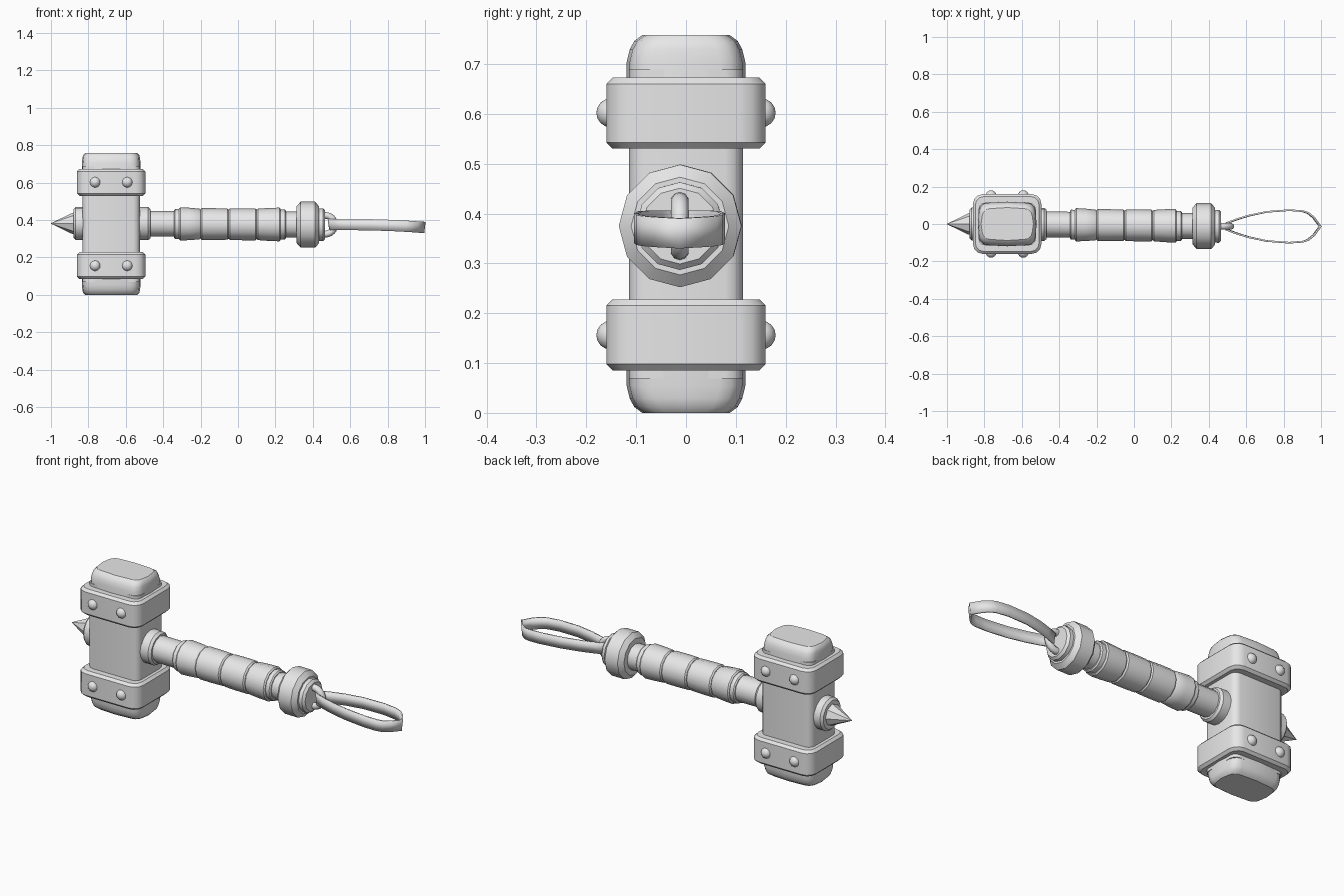
import bpy, bmesh, math
from mathutils import Vector

if "Cube" in bpy.data.objects:
    bpy.data.objects.remove(bpy.data.objects["Cube"])

metal = bpy.data.materials.new("plain grey")
metal.diffuse_color = (0.8, 0.8, 0.8, 1)
metal.use_nodes = True
metal.node_tree.nodes["Principled BSDF"].inputs["Base Color"].default_value = metal.diffuse_color
CX, CZ = -0.678, 0.379          # centre of the hammer head


def finish(name, bm, angle=35):
    bmesh.ops.recalc_face_normals(bm, faces=bm.faces)
    me = bpy.data.meshes.new(name)
    bm.to_mesh(me)
    bm.free()
    me.materials.append(metal)
    ob = bpy.data.objects.new(name, me)
    bpy.context.collection.objects.link(ob)
    bpy.ops.object.select_all(action='DESELECT')
    ob.select_set(True)
    bpy.context.view_layer.objects.active = ob
    if angle:
        bpy.ops.object.shade_smooth_by_angle(angle=math.radians(angle))
    return ob


def loft(bm, rings):
    """Skin a list of equal closed rings and cap both ends."""
    vs = [[bm.verts.new(p) for p in r] for r in rings]
    n = len(vs[0])
    for a, b in zip(vs, vs[1:]):
        for i in range(n):
            j = (i + 1) % n
            bm.faces.new((a[i], a[j], b[j], b[i]))
    bm.faces.new(vs[0][::-1])
    bm.faces.new(vs[-1])


def rounded(hx, hy, r, z, bulge=0.0, seg=3):
    """Rounded rectangle around the head axis, sides optionally bowed outward."""
    pts = []
    for k, (sx, sy) in enumerate(((1, 1), (-1, 1), (-1, -1), (1, -1))):
        for i in range(seg + 1):
            a = math.pi / 2 * (k + i / seg)
            pts.append((CX + sx * (hx - bulge - r) + r * math.cos(a),
                        sy * (hy - bulge - r) + r * math.sin(a), z))
        mid = ((0, hy), (-hx, 0), (0, -hy), (hx, 0))[k]
        pts.append((CX + mid[0], mid[1], z))
    return pts


def head_part(name, sections, bulge=0.0):
    bm = bmesh.new()
    loft(bm, [rounded(hx, hy, r, CZ + z, bulge) for z, hx, hy, r in sections])
    return finish(name, bm)


def axis(x):
    """The handle leans very slightly off the head centre."""
    t = max(0, (x - CX) / 1.1)
    return -0.012 * t, 0.382 - 0.007 * t


def lathe(name, profile, sides=12, angle=35):
    bm = bmesh.new()
    rings = []
    for x, r in profile:
        y0, z0 = axis(x)
        rings.append([(x, y0 + r * math.sin(2 * math.pi * i / sides),
                       z0 + r * math.cos(2 * math.pi * i / sides)) for i in range(sides)])
    loft(bm, rings)
    return finish(name, bm, angle)


# Head block
head_part("head_block", [(-0.31, 0.153, 0.114, 0.035), (0.31, 0.153, 0.114, 0.035)])

# Striking caps, bands and rivets, mirrored top and bottom
for s, side in ((1, "top"), (-1, "bottom")):
    head_part("cap_" + side, [(s * 0.24, 0.157, 0.119, 0.045), (s * 0.325, 0.157, 0.119, 0.045),
                              (s * 0.350, 0.154, 0.113, 0.045), (s * 0.367, 0.151, 0.104, 0.045),
                              (s * 0.379, 0.140, 0.088, 0.04)], 0.006)
    head_part("band_" + side, [(s * 0.151, 0.170, 0.147, 0.045), (s * 0.164, 0.183, 0.160, 0.053),
                               (s * 0.281, 0.183, 0.160, 0.053), (s * 0.294, 0.170, 0.147, 0.045)])
    for fy in (-1, 1):
        for dx in (-0.086, 0.086):
            bm = bmesh.new()
            bmesh.ops.create_uvsphere(bm, u_segments=16, v_segments=8, radius=0.029)
            for v in bm.verts:
                v.co += Vector((CX + dx, fy * 0.151, CZ + s * 0.223))
            finish("rivet_" + side, bm)

# Spike and its collar
lathe("spike_collar", [(-0.80, 0.088), (-0.868, 0.088), (-0.880, 0.076)], 16)
lathe("spike", [(-0.86, 0.058), (-0.885, 0.057), (-1.0, 0.001)], 8, 0)

# Handle shaft with collar
lathe("shaft", [(-0.60, 0.069), (0.36, 0.069)], 12)
lathe("head_collar", [(-0.56, 0.088), (-0.48, 0.088), (-0.467, 0.078)], 16)

# Grip: end rings and overlapping wraps
lathe("grip_ring_inner", [(-0.342, 0.074), (-0.336, 0.080), (-0.300, 0.080)])
lathe("grip_ring_outer", [(0.215, 0.080), (0.250, 0.080), (0.256, 0.074)])
cuts = [-0.315, -0.20, -0.05, 0.10, 0.228]
for i, (a, b) in enumerate(zip(cuts, cuts[1:])):
    r0, r1 = ((0.089, 0.082), (0.085, 0.083), (0.084, 0.085), (0.084, 0.090))[i]
    lathe("grip_wrap", [(a, r0 - 0.006), (a + 0.007, r0), ((a + b) / 2, (r0 + r1) / 2 + 0.001),
                        (b - 0.007, r1), (b, r1 - 0.006)])

# Pommel
lathe("pommel", [(0.313, 0.098), (0.335, 0.123), (0.412, 0.123), (0.434, 0.098)])
lathe("pommel_end", [(0.40, 0.088), (0.454, 0.088), (0.466, 0.076)])

# Ring set into the pommel end
bm = bmesh.new()
ry, rz = axis(0.467)
R, t, n, m = 0.050, 0.018, 24, 10
vs = [[bm.verts.new((0.467 + (R + t * math.cos(b)) * math.cos(a), ry + t * math.sin(b),
                     rz + (R + t * math.cos(b)) * math.sin(a)))
       for b in (2 * math.pi * j / m for j in range(m))]
      for a in (2 * math.pi * i / n for i in range(n))]
for i in range(n):
    for j in range(m):
        bm.faces.new((vs[i][j], vs[(i + 1) % n][j],
                      vs[(i + 1) % n][(j + 1) % m], vs[i][(j + 1) % m]))
finish("strap_ring", bm, 60)

# Wrist strap: closed ribbon loop with thickness
half = [(0.497, 0.018), (0.55, 0.038), (0.615, 0.058), (0.71, 0.078), (0.83, 0.087),
        (0.90, 0.082), (0.93, 0.072), (0.96, 0.048)]
loop = half + [(0.995, 0.0)] + [(x, -y) for x, y in reversed(half)] + [(0.488, 0.0)]
bm = bmesh.new()
rows = []
for x, y in loop:
    zc = 0.376 - 0.016 * max(0, (x - 0.6) / 0.4) ** 2
    tilt = 0.004 * (x - 0.75) / 0.25
    rows.append([bm.verts.new((x + s * tilt, y - 0.013, zc + s * 0.030)) for s in (-1, 1)])
for i in range(len(rows)):
    a, b = rows[i], rows[(i + 1) % len(rows)]
    bm.faces.new((a[0], b[0], b[1], a[1]))
strap = finish("wrist_strap", bm)
mod = strap.modifiers.new("thickness", 'SOLIDIFY')
mod.thickness = 0.009
mod.offset = 0
